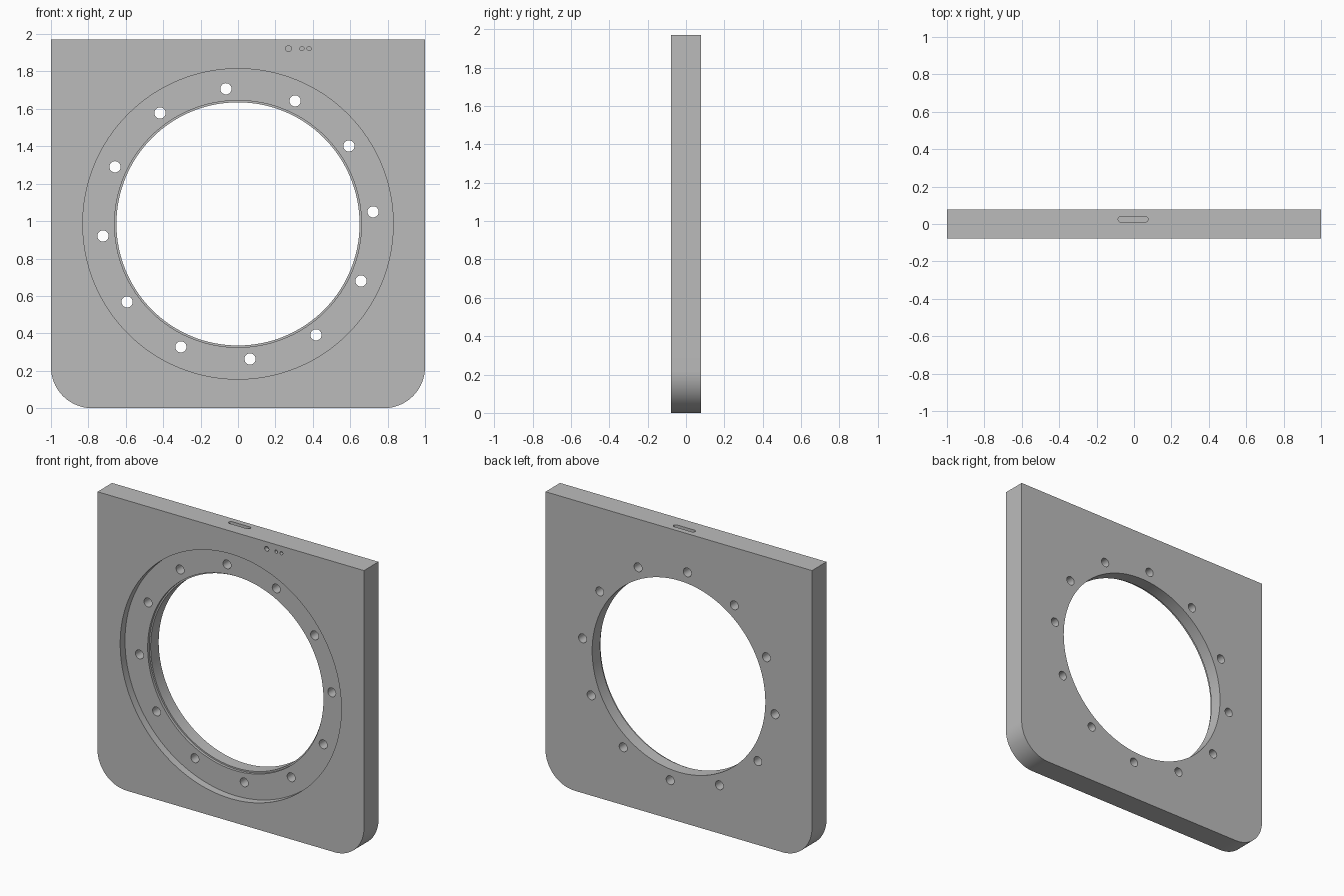
import bpy, bmesh, math

cube = bpy.data.objects.get("Cube")
if cube:
    bpy.data.objects.remove(cube, do_unlink=True)

HALF_W, HEIGHT, HALF_T = 1.0, 1.97, 0.078
CORNER = 0.22
CENTRE_Z = HEIGHT / 2
FRONT = -HALF_T

grey = bpy.data.materials.new("plain grey")
grey.use_nodes = True
grey.diffuse_color = (0.5, 0.5, 0.5, 1)
grey.node_tree.nodes["Principled BSDF"].inputs["Base Color"].default_value = (0.5, 0.5, 0.5, 1)


def arc(cx, cz, r, start, end, steps):
    angles = [math.radians(start + (end - start) * i / steps) for i in range(steps + 1)]
    return [(cx + r * math.cos(a), cz + r * math.sin(a)) for a in angles]


def circle(cx, cz, r, steps):
    return arc(cx, cz, r, 0, 360, steps)[:-1]


def prism(bm, outline, lo, hi, axis="y"):
    """Extrude a closed outline along y (outline in x, z) or z (outline in x, y)."""
    def place(p, d):
        return (p[0], d, p[1]) if axis == "y" else (p[0], p[1], d)
    base = bm.faces.new([bm.verts.new(place(p, lo)) for p in outline])
    top = bmesh.ops.extrude_face_region(bm, geom=[base])["geom"]
    shift = (0, hi - lo, 0) if axis == "y" else (0, 0, hi - lo)
    bmesh.ops.translate(bm, vec=shift, verts=[v for v in top if isinstance(v, bmesh.types.BMVert)])


def make_object(name, build):
    bm = bmesh.new()
    build(bm)
    bmesh.ops.recalc_face_normals(bm, faces=bm.faces)
    mesh = bpy.data.meshes.new(name)
    bm.to_mesh(mesh)
    bm.free()
    mesh.materials.append(grey)
    obj = bpy.data.objects.new(name, mesh)
    bpy.context.scene.collection.objects.link(obj)
    return obj


# Plate with square top corners and rounded bottom corners
def build_plate(bm):
    outline = [(HALF_W, HEIGHT), (-HALF_W, HEIGHT)]
    outline += arc(-HALF_W + CORNER, CORNER, CORNER, 180, 270, 24)
    outline += arc(HALF_W - CORNER, CORNER, CORNER, 270, 360, 24)
    prism(bm, outline, FRONT, HALF_T)


# Round front recess
def build_recess(bm):
    prism(bm, circle(0, CENTRE_Z, 0.83, 128), FRONT - 0.1, FRONT + 0.052)


# Shallow lip around the bore
def build_lip(bm):
    prism(bm, circle(0, CENTRE_Z, 0.66, 128), FRONT - 0.1, FRONT + 0.07)


# Central bore
def build_bore(bm):
    prism(bm, circle(0, CENTRE_Z, 0.65, 128), FRONT - 0.1, HALF_T + 0.1)


# Ring of twelve through holes
def build_bolt_holes(bm):
    for i in range(12):
        a = math.radians(5.1 + 30 * i)
        x, z = 0.725 * math.cos(a), CENTRE_Z + 0.725 * math.sin(a)
        prism(bm, circle(x, z, 0.03, 32), FRONT - 0.1, HALF_T + 0.1)


# Small blind front holes and the top slot
def build_ports(bm):
    for x, r in ((0.27, 0.016), (0.342, 0.011), (0.38, 0.011)):
        prism(bm, circle(x, 1.922, r, 24), FRONT - 0.1, FRONT + 0.03)
    r = 0.015
    slot = arc(0.06, 0.025, r, -90, 90, 12) + arc(-0.07, 0.025, r, 90, 270, 12)
    prism(bm, slot, HEIGHT - 0.04, HEIGHT + 0.1, "z")


plate = make_object("mounting_plate", build_plate)
cutters = [("recess_cutter", build_recess), ("lip_cutter", build_lip), ("bore_cutter", build_bore),
           ("bolt_hole_cutter", build_bolt_holes), ("port_cutter", build_ports)]
bpy.ops.object.select_all(action="DESELECT")
plate.select_set(True)
bpy.context.view_layer.objects.active = plate
for name, build in cutters:
    cutter = make_object(name, build)
    cutter.hide_render = True
    mod = plate.modifiers.new(name, "BOOLEAN")
    mod.operation = "DIFFERENCE"
    mod.solver = "EXACT"
    mod.object = cutter
    bpy.ops.object.modifier_apply(modifier=mod.name)
    bpy.data.objects.remove(cutter, do_unlink=True)

bpy.ops.object.shade_smooth_by_angle(angle=math.radians(30))
